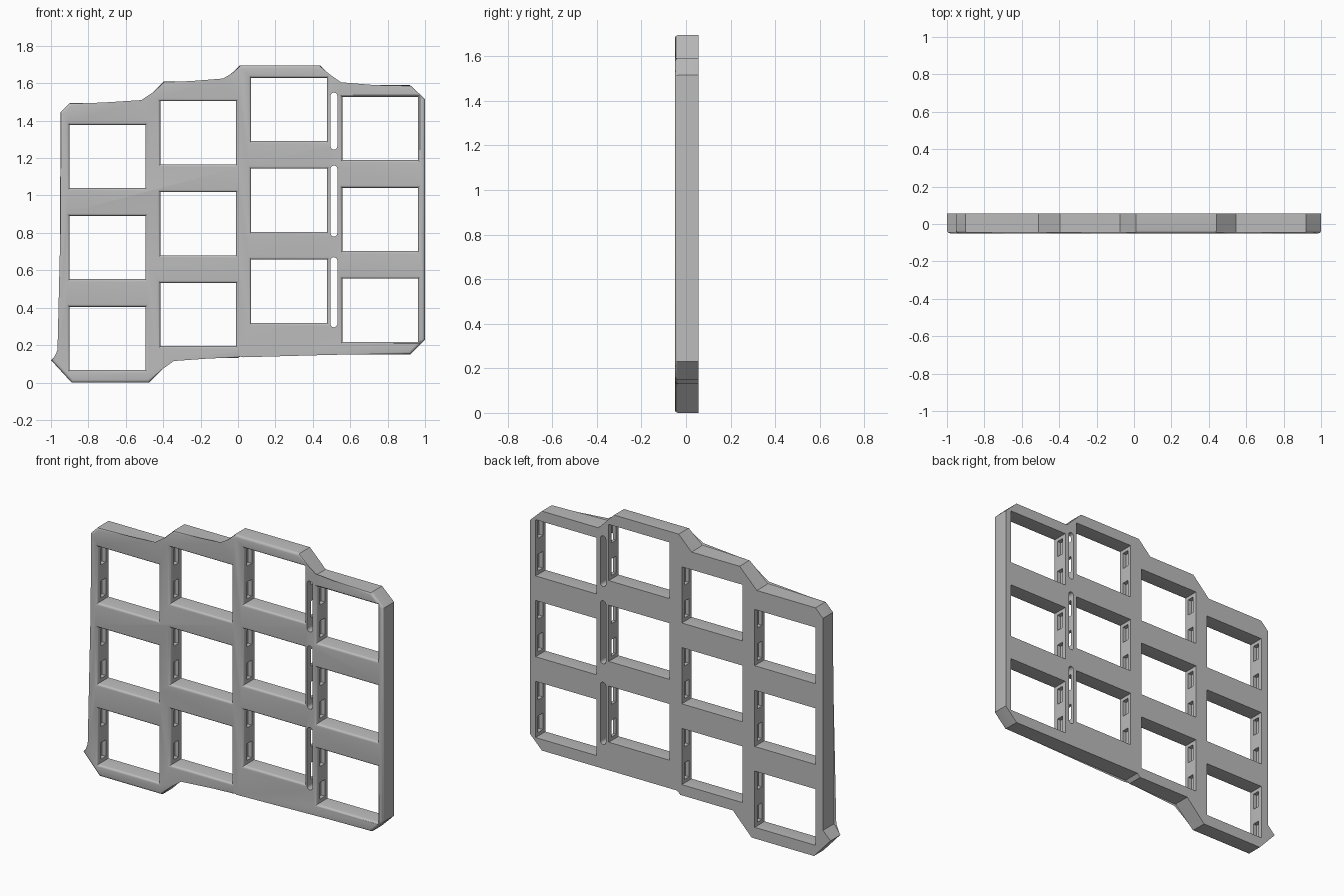
import bpy
import bmesh
import math

cube = bpy.data.objects.get("Cube")
if cube:
    bpy.data.objects.remove(cube, do_unlink=True)

FRONT, BACK = -0.05, 0.055
FILLET = 0.015
HOLE_W, HOLE_H, PITCH = 0.405, 0.338, 0.486

grey = bpy.data.materials.new("plain grey")
grey.use_nodes = True
colour = (0.5, 0.5, 0.5, 1)
grey.diffuse_color = colour
grey.node_tree.nodes["Principled BSDF"].inputs["Base Color"].default_value = colour


def make_object(name, bm):
    bmesh.ops.recalc_face_normals(bm, faces=bm.faces)
    mesh = bpy.data.meshes.new(name)
    bm.to_mesh(mesh)
    bm.free()
    mesh.materials.append(grey)
    obj = bpy.data.objects.new(name, mesh)
    bpy.context.collection.objects.link(obj)
    return obj


def loft(bm, rings):
    """Close a solid through equal rings of points, front to back."""
    loops = [[bm.verts.new(p) for p in ring] for ring in rings]
    for a, b in zip(loops, loops[1:]):
        for i in range(len(a)):
            j = (i + 1) % len(a)
            bm.faces.new((a[i], a[j], b[j], b[i]))
    bm.faces.new(loops[0])
    bm.faces.new(loops[-1])


def rectangle(x, z, w, h, y):
    return [(x + sx * w / 2, y, z + sz * h / 2)
            for sx, sz in ((-1, -1), (1, -1), (1, 1), (-1, 1))]


def cut(target, cutter):
    mod = target.modifiers.new("cut", "BOOLEAN")
    mod.operation = "DIFFERENCE"
    mod.solver = "EXACT"
    mod.object = cutter
    bpy.context.view_layer.objects.active = target
    bpy.ops.object.modifier_apply(modifier=mod.name)
    bpy.data.objects.remove(cutter, do_unlink=True)


# Stepped plate outline with a rounded front rim
outline = [(-0.95, 1.445), (-0.9, 1.495), (-0.51, 1.495), (-0.395, 1.61),
           (-0.075, 1.61), (0.01, 1.695), (0.44, 1.695), (0.545, 1.59),
           (0.92, 1.59), (1, 1.515), (1, 0.23), (0.92, 0.15), (0.02, 0.15),
           (0, 0.13), (-0.35, 0.13), (-0.475, 0), (-0.89, 0), (-1, 0.12),
           (-0.95, 0.17)]
bm = bmesh.new()
loft(bm, [[(x, y, z) for x, z in outline] for y in (FRONT, BACK)])
rim = [e for e in bm.edges if all(v.co.y < FRONT + 0.001 for v in e.verts)]
bmesh.ops.bevel(bm, geom=rim, offset=FILLET, segments=4, profile=0.5,
                affect="EDGES")
plate = make_object("switch_plate", bm)

# Key openings, flared at the front: (column centre, lowest row centre)
columns = [(-0.698, 0.236), (-0.213, 0.363), (0.273, 0.488), (0.76, 0.386)]
holes = [(x, z + row * PITCH) for x, z in columns for row in range(3)]
bm = bmesh.new()
for x, z in holes:
    grow = [(FRONT - 0.02, FILLET)]
    for i in range(5):
        a = i / 4 * math.pi / 2
        grow.append((FRONT + FILLET * (1 - math.cos(a)),
                     FILLET * (1 - math.sin(a))))
    grow.append((BACK + 0.02, 0))
    loft(bm, [rectangle(x, z, HOLE_W + 2 * g, HOLE_H + 2 * g, y)
              for y, g in grow])

# Narrow round-ended slots between the last two columns
radius, slot_x = 0.018, 0.513
for low, high in ((0.295, 0.67), (0.78, 1.16), (1.245, 1.55)):
    ring = []
    for i in range(18):
        a = math.pi * (i if i < 9 else i - 1) / 8
        centre = high - radius if i < 9 else low + radius
        ring.append((slot_x + radius * math.cos(a),
                     centre + radius * math.sin(a)))
    loft(bm, [[(x, y, z) for x, z in ring]
              for y in (FRONT - 0.02, BACK + 0.02)])
cut(plate, make_object("opening_cutter", bm))

# Clip notches in both side walls of each opening
bm = bmesh.new()
for x, z in holes:
    for side in (-1, 1):
        for up in (-1, 1):
            loft(bm, [rectangle(x + side * HOLE_W / 2, z + up * 0.098,
                                0.05, 0.1, y) for y in (-0.015, 0.03)])
cut(plate, make_object("notch_cutter", bm))

# Smooth the rounded rims, keep the other edges sharp
bpy.ops.object.select_all(action="DESELECT")
plate.select_set(True)
bpy.context.view_layer.objects.active = plate
bpy.ops.object.shade_smooth_by_angle(angle=math.radians(30))
